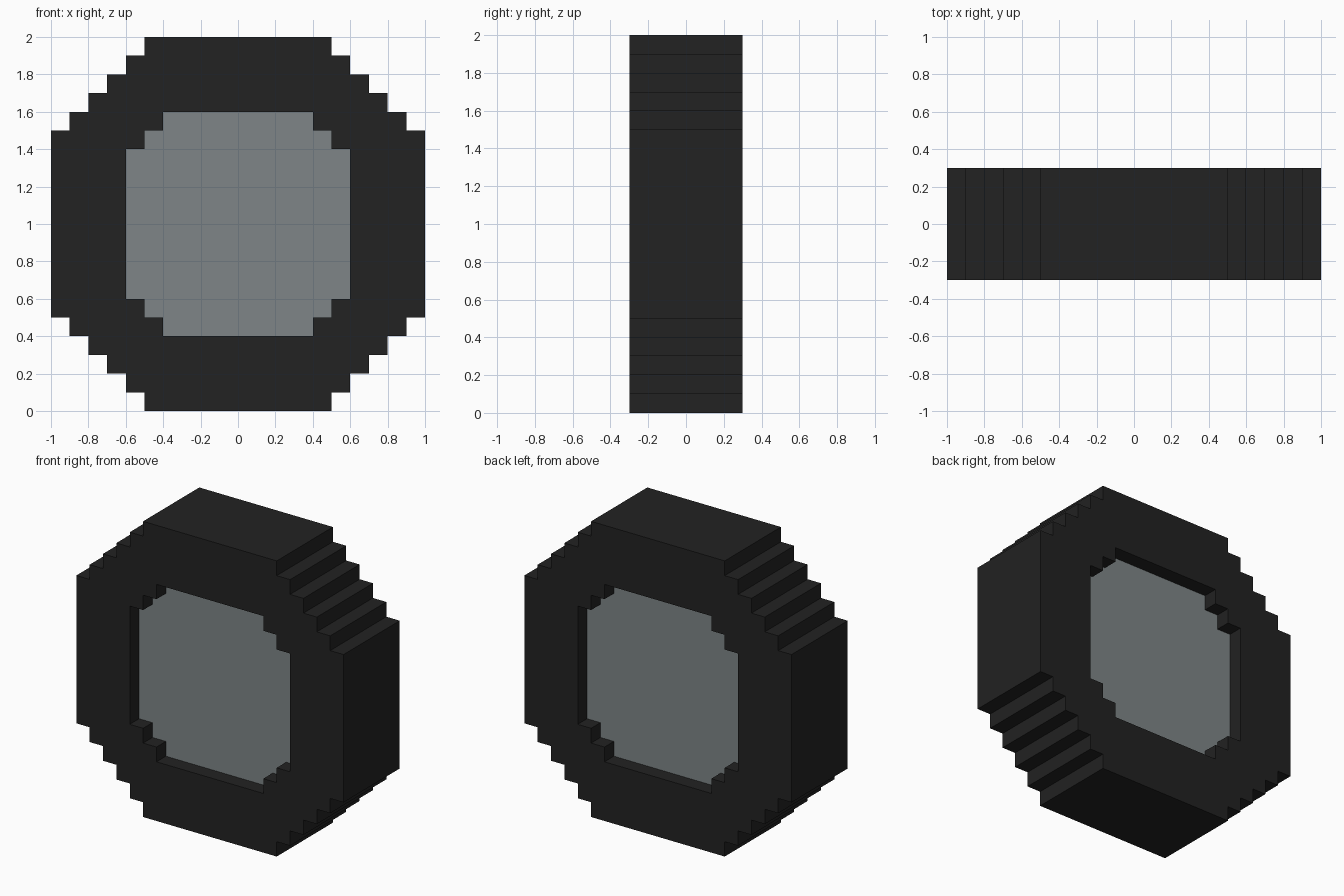
import bpy
import math

if "Cube" in bpy.data.objects:
    bpy.data.objects.remove(bpy.data.objects["Cube"])


def material(name, rgb):
    m = bpy.data.materials.new(name)
    m.diffuse_color = (*rgb, 1)
    m.use_nodes = True
    m.node_tree.nodes["Principled BSDF"].inputs["Base Color"].default_value = m.diffuse_color
    return m


def stepped_loop(flat, radius, step=0.1):
    """Closed octagon-like outline with staircase corners."""
    n = round((radius - flat) / step)
    quarter = [(radius, flat)]
    for i in range(1, n + 1):
        x = radius - i * step
        z = flat + i * step
        quarter += [(x, z - step), (x, z)]
    mirror = [(-x, z) for x, z in reversed(quarter)]
    top = quarter + mirror
    return top + [(-x, -z) for x, z in top]


def slab(name, loops, half_depth, mat):
    """Fill the outlines (inner loops become holes) and extrude along y."""
    curve = bpy.data.curves.new(name, 'CURVE')
    curve.dimensions = '2D'
    curve.fill_mode = 'BOTH'
    curve.extrude = half_depth
    for loop in loops:
        sp = curve.splines.new('POLY')
        sp.points.add(len(loop) - 1)
        for p, (x, z) in zip(sp.points, loop):
            p.co = (x, z, 0, 1)
        sp.use_cyclic_u = True
    curve.materials.append(mat)
    ob = bpy.data.objects.new(name, curve)
    bpy.context.collection.objects.link(ob)
    ob.rotation_euler.x = math.pi / 2
    ob.location.z = 1
    bpy.ops.object.select_all(action='DESELECT')
    ob.select_set(True)
    bpy.context.view_layer.objects.active = ob
    bpy.ops.object.convert(target='MESH')
    bpy.ops.object.shade_flat()
    return ob


rubber = material("black rubber", (0.016, 0.016, 0.016))
metal = material("grey metal", (0.209, 0.235, 0.242))

outer = stepped_loop(0.5, 1.0)
inner = stepped_loop(0.4, 0.6)

# Tyre: thick stepped ring
slab("tyre", [outer, inner], 0.3, rubber)
# Hub: thinner disc recessed on both sides
slab("hub", [inner], 0.2, metal)
